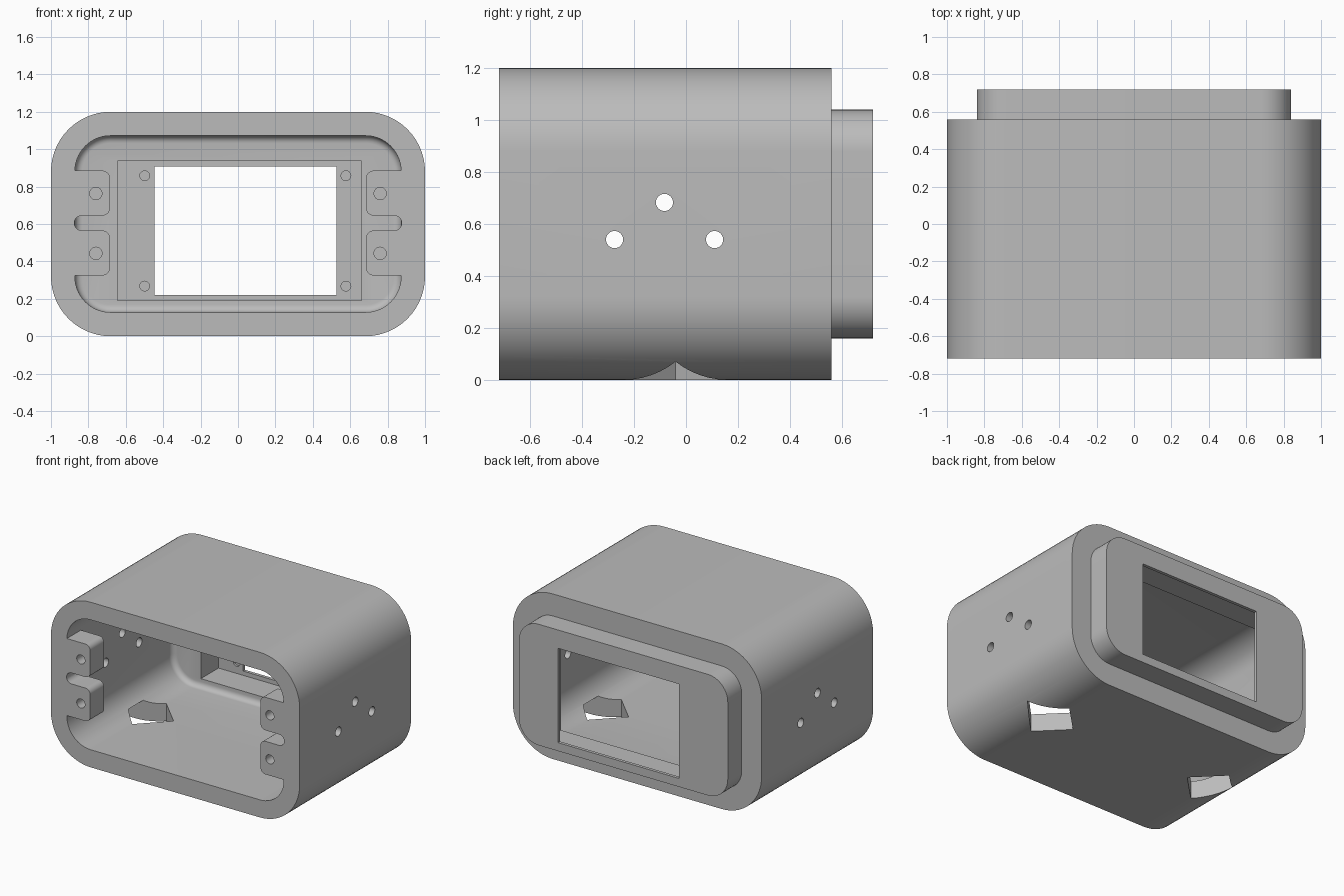
import bpy
import bmesh
from math import pi, sin, cos, radians

cube = bpy.data.objects.get("Cube")
if cube:
    bpy.data.objects.remove(cube, do_unlink=True)

grey = bpy.data.materials.new("matte grey")
grey.use_nodes = True
grey.diffuse_color = (0.5, 0.5, 0.5, 1)
grey.node_tree.nodes["Principled BSDF"].inputs["Base Color"].default_value = (0.5, 0.5, 0.5, 1)

MID = 0.6      # height of the housing's centre line
FRONT = -0.72


def loft(name, rings):
    """Solid through matching rings of points, capped at both ends."""
    bm = bmesh.new()
    loops = [[bm.verts.new(p) for p in ring] for ring in rings]
    for a, b in zip(loops, loops[1:]):
        for i in range(len(a)):
            j = (i + 1) % len(a)
            bm.faces.new((a[i], a[j], b[j], b[i]))
    bm.faces.new(loops[0])
    bm.faces.new(loops[-1])
    bmesh.ops.recalc_face_normals(bm, faces=bm.faces)
    mesh = bpy.data.meshes.new(name)
    bm.to_mesh(mesh)
    bm.free()
    mesh.materials.append(grey)
    obj = bpy.data.objects.new(name, mesh)
    bpy.context.collection.objects.link(obj)
    return obj


def rounded_ring(x0, x1, z0, z1, r, y, steps=14):
    """Rounded rectangle in the xz plane at depth y."""
    corners = ((x1 - r, z1 - r), (x0 + r, z1 - r), (x0 + r, z0 + r), (x1 - r, z0 + r))
    return [(cx + r * cos(a), y, cz + r * sin(a))
            for q, (cx, cz) in enumerate(corners)
            for a in [(q + k / steps) * pi / 2 for k in range(steps + 1)]]


def rounded_box(name, x0, x1, z0, z1, r, y0, y1):
    return loft(name, [rounded_ring(x0, x1, z0, z1, r, y) for y in (y0, y1)])


def box(name, x0, x1, z0, z1, y0, y1):
    return loft(name, [[(x0, y, z0), (x1, y, z0), (x1, y, z1), (x0, y, z1)] for y in (y0, y1)])


def rod(name, axis, u, v, r, start, end, sides=32):
    """Cylinder along x (u=y, v=z) or along y (u=x, v=z)."""
    rings = []
    for d in (start, end):
        pts = [(u + r * cos(2 * pi * k / sides), v + r * sin(2 * pi * k / sides)) for k in range(sides)]
        rings.append([(d, a, b) if axis == "x" else (a, d, b) for a, b in pts])
    return loft(name, rings)


def combine(target, tool, operation):
    """Apply a boolean and discard the tool."""
    mod = target.modifiers.new("boolean", "BOOLEAN")
    mod.operation = operation
    mod.solver = "EXACT"
    mod.object = tool
    tool.hide_render = True
    bpy.context.view_layer.objects.active = target
    bpy.ops.object.modifier_apply(modifier=mod.name)
    bpy.data.objects.remove(tool, do_unlink=True)


# Outer shell with the stepped plug at the back
housing = rounded_box("housing", -1, 1, 0, 1.2, 0.32, FRONT, 0.56)
combine(housing, rounded_box("plug", -0.84, 0.84, 0.16, 1.04, 0.16, 0.5, 0.72), "UNION")

# Cavity, filleted where it meets its back wall
BACK, FILLET = 0.495, 0.04
rings = [rounded_ring(-0.872, 0.872, 0.128, 1.072, 0.19, -0.8)]
for k in range(7):
    a = k / 6 * pi / 2
    inset = FILLET * (1 - cos(a))
    rings.append(rounded_ring(-0.872 + inset, 0.872 - inset, 0.128 + inset, 1.072 - inset,
                              0.19 - inset, BACK - FILLET + FILLET * sin(a)))
combine(housing, loft("cavity", rings), "DIFFERENCE")

# Recess and window through the back, with shallow screw holes
combine(housing, box("recess", -0.645, 0.66, 0.19, 0.937, 0.3, 0.697), "DIFFERENCE")
combine(housing, box("window", -0.447, 0.526, 0.221, 0.907, 0.6, 0.8), "DIFFERENCE")
for x in (-0.499, 0.577):
    for z in (0.268, 0.858):
        combine(housing, rod("screw_hole", "y", x, z, 0.026, 0.65, 0.712), "DIFFERENCE")

POST_BACK = -0.56
for side in (-1, 1):
    # Mounting posts inside the front opening
    lo, hi = sorted((side * 0.685, side * 0.94))
    for z in (0.445, 0.765):
        combine(housing, rounded_box("post", lo, hi, z - 0.12, z + 0.12, 0.04, FRONT, POST_BACK), "UNION")
    # Web between posts, with a round-ended groove
    lo, hi = sorted((side * 0.835, side * 0.94))
    combine(housing, box("web", lo, hi, 0.5, 0.7, FRONT, POST_BACK), "UNION")
    combine(housing, rod("groove", "y", side * 0.835, MID + 0.005, 0.04, -0.8, -0.5), "DIFFERENCE")
    for z in (0.443, 0.763):
        combine(housing, rod("post_hole", "y", side * 0.76, z, 0.033, -0.8, -0.6), "DIFFERENCE")

    # Diamond openings through the floor
    x, y, h = side * 0.685, -0.04, 0.195
    diamond = [[(x + h, y, z), (x, y + h, z), (x - h, y, z), (x, y - h, z)] for z in (-0.1, 0.165)]
    combine(housing, loft("floor_opening", diamond), "DIFFERENCE")

    # Three holes in each side wall
    for y, z in ((-0.275, 0.54), (0.11, 0.54), (-0.083, 0.683)):
        combine(housing, rod("side_hole", "x", y, z, 0.033, side * 0.8, side * 1.1), "DIFFERENCE")

bpy.ops.object.select_all(action="DESELECT")
housing.select_set(True)
bpy.context.view_layer.objects.active = housing
bpy.ops.object.shade_smooth_by_angle(angle=radians(30))
